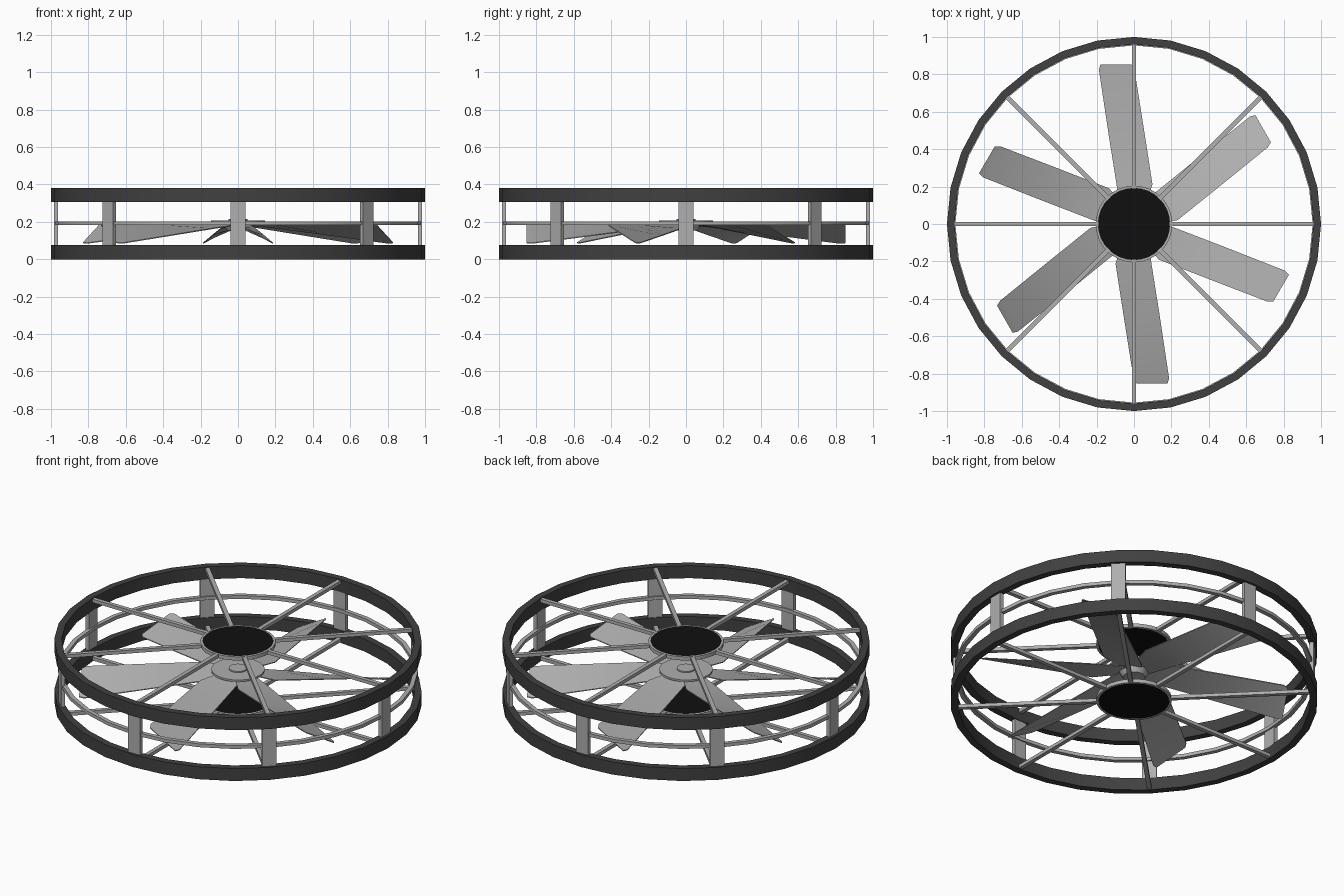
import bpy, bmesh, math
from mathutils import Matrix, Vector

if "Cube" in bpy.data.objects:
    bpy.data.objects.remove(bpy.data.objects["Cube"], do_unlink=True)


def material(name, value):
    m = bpy.data.materials.new(name)
    m.use_nodes = True
    col = (value, value, value, 1)
    m.diffuse_color = col
    m.node_tree.nodes["Principled BSDF"].inputs["Base Color"].default_value = col
    return m


DARK = material("dark grey", 0.052)
GREY = material("mid grey", 0.43)
BLACK = material("black", 0.005)


def finish(bm, name, mat, smooth=False):
    bmesh.ops.recalc_face_normals(bm, faces=bm.faces)
    me = bpy.data.meshes.new(name)
    bm.to_mesh(me)
    bm.free()
    me.materials.append(mat)
    ob = bpy.data.objects.new(name, me)
    bpy.context.collection.objects.link(ob)
    if smooth:
        bpy.ops.object.select_all(action="DESELECT")
        ob.select_set(True)
        bpy.context.view_layer.objects.active = ob
        bpy.ops.object.shade_smooth_by_angle(angle=math.radians(30))
    return ob


def ring(name, r_in, r_out, z0, z1, mat, n=32):
    """Square-section hoop made by sweeping a rectangle around z."""
    bm = bmesh.new()
    loops = []
    for i in range(n):
        a = 2 * math.pi * i / n
        c, s = math.cos(a), math.sin(a)
        loops.append([bm.verts.new((r * c, r * s, z)) for r, z in
                      ((r_in, z0), (r_out, z0), (r_out, z1), (r_in, z1))])
    for i in range(n):
        p, q = loops[i], loops[(i + 1) % n]
        for k in range(4):
            bm.faces.new((p[k], p[(k + 1) % 4], q[(k + 1) % 4], q[k]))
    return finish(bm, name, mat, True)


def disc(name, r, z0, z1, mat, n=32, r_top=None):
    bm = bmesh.new()
    bmesh.ops.create_cone(bm, cap_ends=True, segments=n, radius1=r,
                          radius2=r if r_top is None else r_top, depth=z1 - z0,
                          matrix=Matrix.Translation((0, 0, (z0 + z1) / 2)))
    return finish(bm, name, mat, True)


def radial_boxes(name, count, r0, r1, width, z0, z1, mat):
    """Boxes repeated around z, each spanning r0..r1 outward."""
    bm = bmesh.new()
    for i in range(count):
        m = (Matrix.Rotation(2 * math.pi * i / count, 4, "Z")
             @ Matrix.Translation(((r0 + r1) / 2, 0, (z0 + z1) / 2))
             @ Matrix.Diagonal((r1 - r0, width, z1 - z0, 1)))
        bmesh.ops.create_cube(bm, size=1, matrix=m)
    return finish(bm, name, mat)


# Outer frame: two heavy hoops, a thin middle hoop and upright posts
ring("lower_hoop", 0.96, 1.0, 0.0, 0.075, DARK)
ring("upper_hoop", 0.96, 1.0, 0.305, 0.38, DARK)
ring("middle_hoop", 0.955, 0.98, 0.183, 0.203, GREY)
radial_boxes("posts", 8, 0.962, 0.985, 0.08, 0.07, 0.31, GREY)

# Guard spokes with a black centre plate, above and below
for side, z0, z1 in (("lower", 0.006, 0.026), ("upper", 0.354, 0.374)):
    radial_boxes(side + "_spokes", 8, 0.19, 0.968, 0.024, z0, z1, GREY)
    ring(side + "_plate_rim", 0.193, 0.205, z0 - 0.001, z1 + 0.001, GREY)
    disc(side + "_plate", 0.196, z0, z1, BLACK)

# Hub
disc("hub_flange", 0.145, 0.197, 0.208, GREY)
disc("hub_cap", 0.05, 0.208, 0.215, GREY)
disc("hub_body", 0.06, 0.155, 0.197, GREY, r_top=0.085)

# Fan blades: thin sheets, level at the root and pitched at the tip
# each station: distance out, low edge (offset, z), high edge (offset, z)
STATIONS = [
    (0.06, 0.060, 0.178, -0.060, 0.196),
    (0.20, 0.068, 0.164, -0.122, 0.190),
    (0.50, 0.081, 0.126, -0.110, 0.188),
    (0.83, 0.093, 0.083, -0.096, 0.185),
    (0.858, 0.082, 0.086, -0.084, 0.178),
]
bm = bmesh.new()
for i in range(6):
    rot = Matrix.Rotation(math.radians(36.5 + 60 * i), 4, "Z")
    rows = []
    for u, v0, za, v1, zb in STATIONS:
        tilt = 0.010 if u > 0.8 else 0.0
        pts = [(u + tilt, v0, za), (u - tilt, v1, zb)]
        rows.append([bm.verts.new(rot @ Vector((x, y, z + t)))
                     for t in (0.0, 0.005) for x, y, z in pts])
    for p, q in zip(rows, rows[1:]):
        for a, b in ((0, 1), (1, 3), (3, 2), (2, 0)):
            bm.faces.new((p[a], p[b], q[b], q[a]))
    for end in (rows[0], rows[-1]):
        bm.faces.new((end[0], end[1], end[3], end[2]))
finish(bm, "fan_blades", GREY, True)
